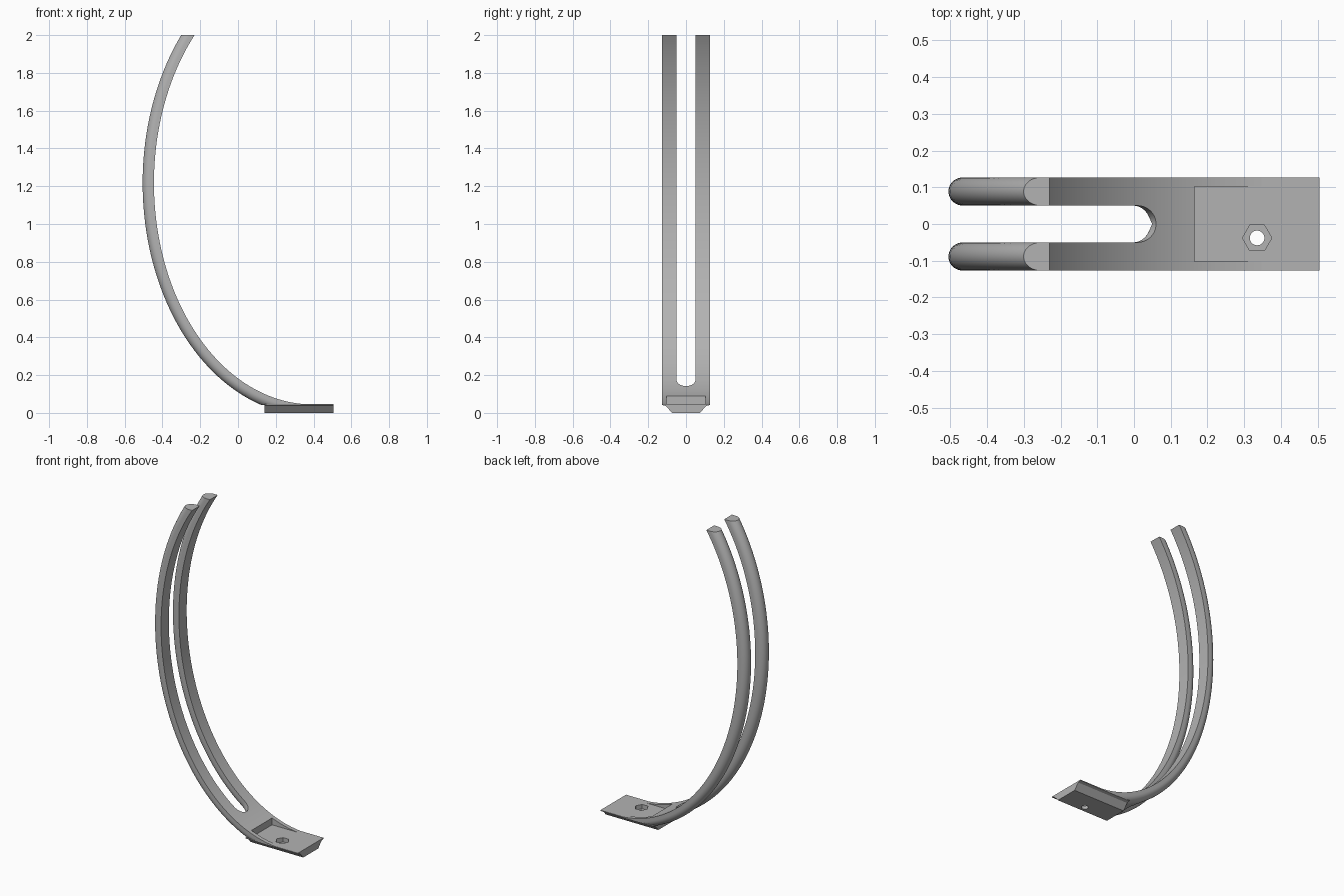
import bpy, bmesh
from math import sin, cos, pi, acos, hypot, sqrt
from mathutils import Vector, Matrix

old = bpy.data.objects.get("Cube")
if old:
    bpy.data.objects.remove(old, do_unlink=True)

grey = bpy.data.materials.new("plain grey")
grey.use_nodes = True
colour = (0.45, 0.45, 0.45, 1)
grey.diffuse_color = colour
grey.node_tree.nodes["Principled BSDF"].inputs["Base Color"].default_value = colour


def make_object(name, bm):
    bmesh.ops.recalc_face_normals(bm, faces=bm.faces)
    mesh = bpy.data.meshes.new(name)
    bm.to_mesh(mesh)
    bm.free()
    obj = bpy.data.objects.new(name, mesh)
    bpy.context.collection.objects.link(obj)
    mesh.materials.append(grey)
    return obj


def prism(name, bottom, top):
    """Closed solid between two matching outlines."""
    bm = bmesh.new()
    low = [bm.verts.new(p) for p in bottom]
    high = [bm.verts.new(p) for p in top]
    bm.faces.new(low)
    bm.faces.new(high)
    for i in range(len(low)):
        j = (i + 1) % len(low)
        bm.faces.new((low[i], low[j], high[j], high[i]))
    return make_object(name, bm)


def column(name, x, y, radius, sides, z0, z1):
    ring = [(x + radius * cos(2 * pi * i / sides), y + radius * sin(2 * pi * i / sides))
            for i in range(sides)]
    return prism(name, [(*p, z0) for p in ring], [(*p, z1) for p in ring])


def cut(obj, cutter):
    mod = obj.modifiers.new("cut", 'BOOLEAN')
    mod.operation = 'DIFFERENCE'
    mod.solver = 'EXACT'
    mod.object = cutter
    bpy.context.view_layer.objects.active = obj
    bpy.ops.object.modifier_apply(modifier=mod.name)
    bpy.data.objects.remove(cutter, do_unlink=True)


# Dimensions
HALF, SLOT, SLOT_X = 0.127, 0.05, 0.01
THICK, EDGE = 0.06, 0.02
ROUND = (HALF - SLOT) / 2
AX, AZ, CX, CZ = 0.84, 1.172, 0.395, 1.217
PLATE_TOP = 0.047


def slot_half(x):
    if x <= SLOT_X:
        return SLOT
    return sqrt(max(0, SLOT ** 2 - (x - SLOT_X) ** 2))


def depth(x, y):
    """Band thickness, rounded off toward the rim and the slot."""
    gap = hypot(max(0, x - SLOT_X), y) - SLOT
    d = max(0, min(HALF - y, gap, ROUND))
    return EDGE + (THICK - EDGE) * sqrt(max(0, 1 - (1 - d / ROUND) ** 2))


# Curved band: elliptical sweep, slotted into two prongs
angle_at = lambda x: acos((CX - x) / AX)
t_slot, t_end = angle_at(SLOT_X), angle_at(SLOT_X + SLOT)
stations = [-0.82 + (t_slot + 0.82) * i / 56 for i in range(56)]
stations += [angle_at(SLOT_X + SLOT * sin(pi / 2 * i / 10)) for i in range(10)]
stations += [t_end + (pi / 2 - t_end) * i / 20 for i in range(21)]
COLS = 20
bm = bmesh.new()
rows = []
for t in stations:
    x, z = CX - AX * cos(t), CZ - AZ * sin(t)
    out = Vector((-cos(t) / AX, 0, -sin(t) / AZ)).normalized()
    gap = slot_half(x)
    if gap < 0.0005:
        gap = 0
    inner, outer = [], []
    for c in range(COLS + 1):
        y = gap + (HALF - gap) * (1 - cos(pi * c / COLS)) / 2
        p = Vector((x, y, z))
        inner.append(bm.verts.new(p))
        outer.append(bm.verts.new(p + out * depth(x, y)))
    rows.append((inner, outer, gap))
for (i0, o0, g0), (i1, o1, g1) in zip(rows, rows[1:]):
    for c in range(COLS):
        for a, b in ((i0, i1), (o0, o1)):
            bm.faces.new((a[c], a[c + 1], b[c + 1], b[c]))
    bm.faces.new((i0[-1], o0[-1], o1[-1], i1[-1]))
    if g0 > 0:
        bm.faces.new((i0[0], o0[0], o1[0], i1[0]))
copy = bmesh.ops.duplicate(bm, geom=bm.verts[:] + bm.edges[:] + bm.faces[:])["geom"]
bmesh.ops.transform(bm, matrix=Matrix.Diagonal((1, -1, 1, 1)),
                    verts=[v for v in copy if isinstance(v, bmesh.types.BMVert)])
bmesh.ops.remove_doubles(bm, verts=bm.verts, dist=0.00002)
# Level ends at the prong tips and inside the plate
for height, up in ((2.0, 1), (0.041, -1)):
    bmesh.ops.bisect_plane(bm, geom=bm.verts[:] + bm.edges[:] + bm.faces[:],
                           plane_co=(0, 0, height), plane_no=(0, 0, up), clear_outer=True)
bmesh.ops.holes_fill(bm, edges=[e for e in bm.edges if e.is_boundary], sides=0)
band = make_object("curved_band", bm)

# Rectangular pocket where the band runs into the plate
P = 0.102
outline = [(0.165, -P), (0.6, -P), (0.6, P), (0.165, P)]
cut(band, prism("pocket_cutter", [(*p, 0.02) for p in outline], [(*p, 0.3) for p in outline]))

# Mounting plate with undercut sides
side = [(HALF, PLATE_TOP), (HALF, 0.042), (0.107, 0.037), (0.074, 0)]
section = side + [(-y, z) for y, z in reversed(side)]
plate = prism("mounting_plate", [(0.14, *p) for p in section], [(0.505, *p) for p in section])

# Nut recess and bolt hole
cut(plate, column("nut_cutter", 0.335, -0.038, 0.04, 6, 0.02, 0.1))
cut(plate, column("bolt_cutter", 0.335, -0.038, 0.02, 32, -0.1, 0.1))

# Shading
for obj in (band, plate):
    bpy.ops.object.select_all(action='DESELECT')
    obj.select_set(True)
    bpy.context.view_layer.objects.active = obj
    bpy.ops.object.shade_smooth_by_angle(angle=0.5)
